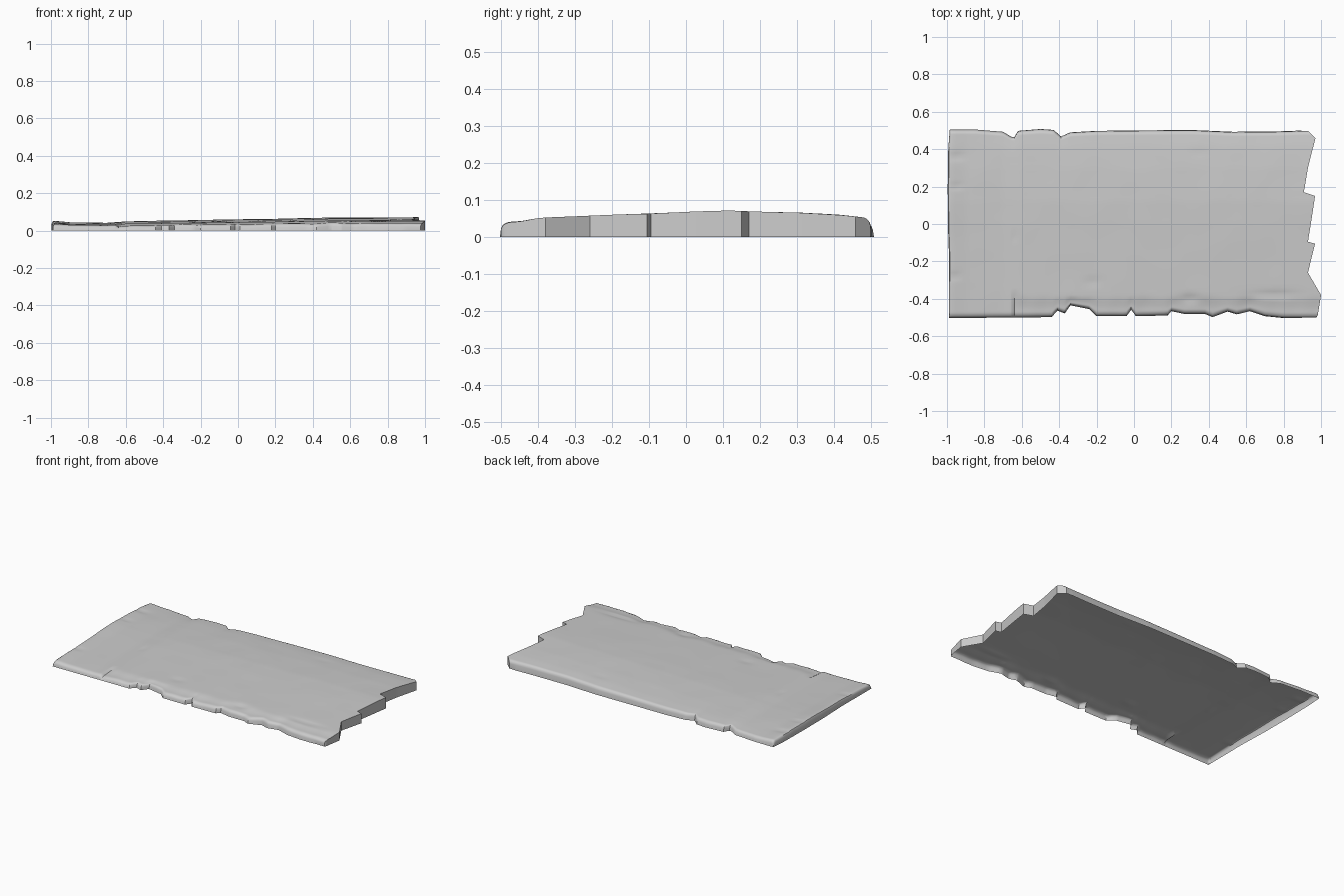
import bpy, bmesh, math
from mathutils import Vector, noise

if "Cube" in bpy.data.objects:
    bpy.data.objects.remove(bpy.data.objects["Cube"])

# Edge outlines read along each side: (position along side, edge coordinate)
BACK = [(-1, .502), (-.85, .502), (-.7, .49), (-.655, .463), (-.64, .462), (-.62, .495),
        (-.5, .505), (-.43, .5), (-.39, .465), (-.34, .487), (-.2, .495), (.3, .5),
        (.53, .49), (.75, .492), (1, .498)]
FRONT = [(-1, -.5), (-.64, -.497), (-.44, -.495), (-.41, -.46), (-.37, -.475),
         (-.34, -.432), (-.24, -.452), (-.2, -.49), (-.04, -.49), (-.015, -.455),
         (.01, -.49), (.18, -.486), (.2, -.463), (.27, -.478), (.38, -.478), (.42, -.495),
         (.5, -.465), (.55, -.48), (.62, -.463), (.7, -.49), (.8, -.5), (1, -.5)]
RIGHT = [(-.5, .975), (-.49, .982), (-.38, 1), (-.26, .93), (-.105, .968), (-.095, .93),
         (.03, .95), (.15, .968), (.17, .908), (.3, .93), (.46, .97), (.5, .93)]
LEFT = [(-.5, -.99), (-.2, -.988), (0, -.995), (.2, -.996), (.4, -.993), (.5, -.985)]
# Slab thickness across y (right end) and across x (relative)
ARCH = [(-.5, .047), (-.4, .052), (-.2, .06), (0, .068), (.12, .071), (.3, .067),
        (.42, .06), (.5, .052)]
RISE = [(-1, .75), (-.9, .63), (-.7, .6), (-.6, .7), (0, .85), (.5, .98), (1, 1)]


def lerp(profile, t):
    for (a, p), (b, q) in zip(profile, profile[1:]):
        if t <= b:
            return p + (q - p) * max(0, t - a) / (b - a)
    return profile[-1][1]


def bump(t, centre, width):
    return math.exp(-((t - centre) / width) ** 2)


def ramp(t, a, b):
    t = min(1, max(0, (t - a) / (b - a)))
    return t * t * (3 - 2 * t)


def lines(lo, hi, step, profiles, rim):
    n = round((hi - lo) / step)
    vals = [lo + (hi - lo) * i / n for i in range(n + 1)]
    vals += [p[0] for prof in profiles for p in prof]
    vals += [s for r in rim for s in (lo + r, hi - r)]
    out = []
    for v in sorted(vals):
        if not out or v - out[-1] > .003:
            out.append(v)
    return out


def height(u, v, x, y):
    h = lerp(ARCH, v) * lerp(RISE, u)
    # worn upper rim, rounded on three sides and crisp on the broken right end
    for d, r, depth in ((v + .5, .03, .018), (.5 - v, .022, .018), (u + 1, .018, .014)):
        if d < r:
            h -= depth * (1 - math.sqrt(1 - (1 - d / r) ** 2))
    # chipped ledge along the front, crack and small dents
    chip = .5 + .5 * noise.noise(Vector((x * 9, 0, 3)))
    h -= .014 * chip * ramp(u, -.66, -.62) * (1 - ramp(v, -.46, -.41 + .05 * chip))
    h -= .008 * bump(u, -.64, .008) * (1 - ramp(v, -.39, -.36))
    for cx, cy, wx, wy, d in ((.75, -.375, .12, .012, .008), (.3, -.4, .05, .02, .008),
                              (-.22, -.31, .04, .02, .004), (-.95, .36, .04, .015, .006),
                              (-.95, .2, .03, .015, .005), (-.96, -.28, .03, .015, .005),
                              (-.64, -.07, .01, .03, .003), (.35, .38, .05, .02, .002)):
        h -= d * bump(x, cx, wx) * bump(y, cy, wy)
    return h + .0015 * noise.noise(Vector((x * 6, y * 6, 0)))


# Worn slab: top surface as a warped grid
us = lines(-1, 1, .02, (BACK, FRONT), (.005, .01, .018))
vs = lines(-.5, .5, .02, (RIGHT,), (.004, .009, .016, .024, .03))
bm = bmesh.new()
grid = []
for u in us:
    row = []
    for v in vs:
        x = (u + (lerp(RIGHT, v) - 1) * max(0, (u - .8) / .2)
             + (lerp(LEFT, v) + 1) * max(0, (-.8 - u) / .2))
        y = (v + (lerp(BACK, u) - .5) * max(0, (v - .38) / .12)
             + (lerp(FRONT, u) + .5) * max(0, (-.38 - v) / .12))
        row.append(bm.verts.new((x, y, height(u, v, x, y))))
    grid.append(row)
for a, b in zip(grid, grid[1:]):
    for j in range(len(vs) - 1):
        bm.faces.new((a[j], b[j], b[j + 1], a[j + 1]))

# Side walls dropped to the ground, underside left open
rim = [e for e in bm.edges if e.is_boundary]
walls = bmesh.ops.extrude_edge_only(bm, edges=rim)["geom"]
for v in walls:
    if isinstance(v, bmesh.types.BMVert):
        v.co.z = 0
        if v.co.x < .9:
            v.co.y += math.copysign(.003, v.co.y) if abs(v.co.y) > .42 else 0
bmesh.ops.recalc_face_normals(bm, faces=bm.faces)
if grid[len(us) // 2][len(vs) // 2].normal.z < 0:
    bmesh.ops.reverse_faces(bm, faces=bm.faces)

mesh = bpy.data.meshes.new("stone_slab")
bm.to_mesh(mesh)
bm.free()
slab = bpy.data.objects.new("stone_slab", mesh)
bpy.context.collection.objects.link(slab)
bpy.context.view_layer.objects.active = slab
slab.select_set(True)
bpy.ops.object.shade_smooth_by_angle(angle=math.radians(35))
